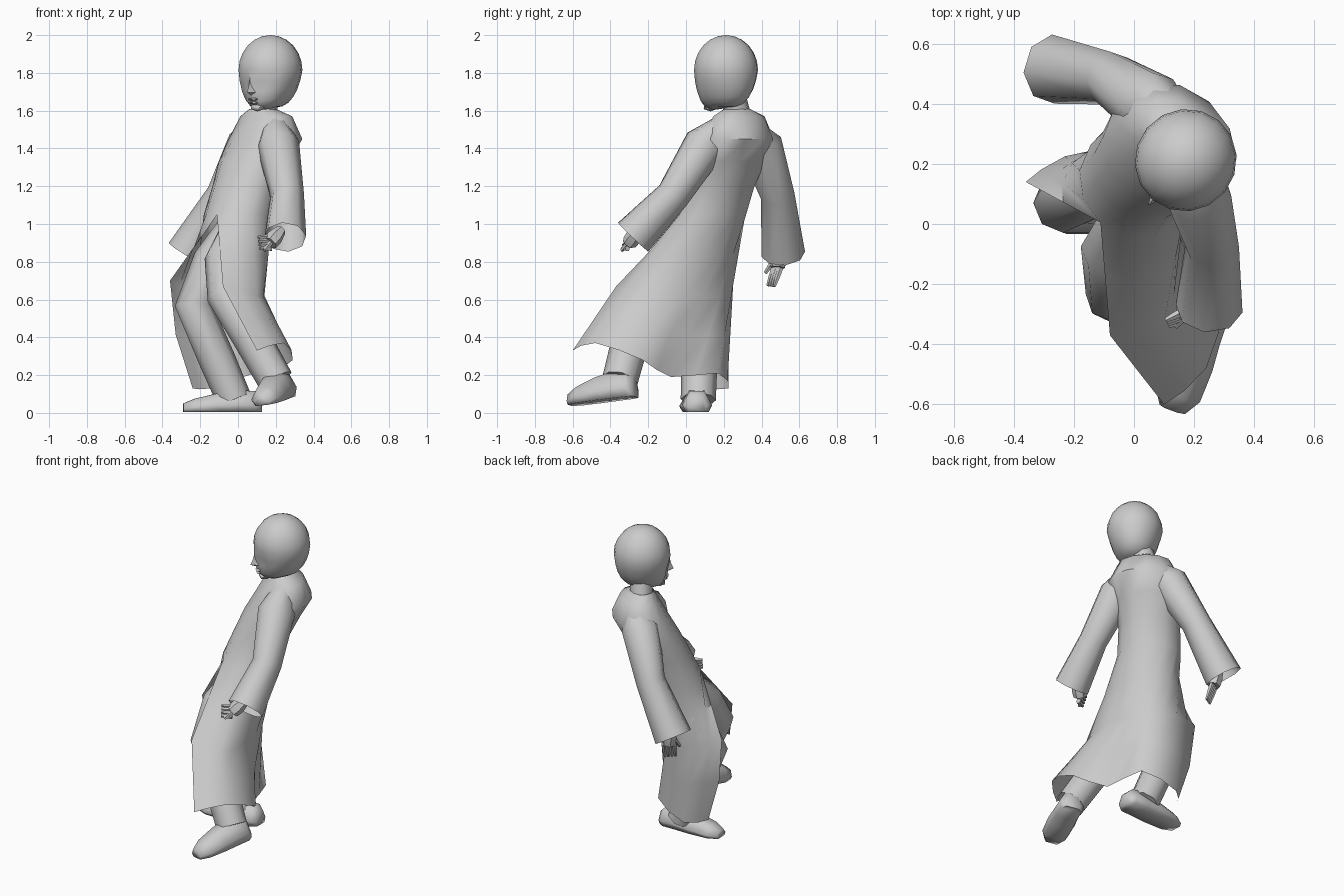
import bpy, bmesh
from math import sin, cos, pi, radians
from mathutils import Vector, Matrix

cube = bpy.data.objects.get("Cube")
if cube:
    bpy.data.objects.remove(cube)

grey = bpy.data.materials.new("plain_grey")
grey.use_nodes = True
grey.diffuse_color = (0.6, 0.6, 0.6, 1)
grey.node_tree.nodes["Principled BSDF"].inputs["Base Color"].default_value = (0.6, 0.6, 0.6, 1)

LEFT = Vector((1, -1, 0)).normalized()
FRONT = Vector((-1, -1, 0)).normalized()
UP = Vector((0, 0, 1))


def finish(name, bm, angle=50):
    bmesh.ops.recalc_face_normals(bm, faces=bm.faces[:])
    mesh = bpy.data.meshes.new(name)
    bm.to_mesh(mesh)
    bm.free()
    mesh.materials.append(grey)
    obj = bpy.data.objects.new(name, mesh)
    bpy.context.collection.objects.link(obj)
    bpy.ops.object.select_all(action='DESELECT')
    bpy.context.view_layer.objects.active = obj
    obj.select_set(True)
    bpy.ops.object.shade_smooth_by_angle(angle=radians(angle))


def loft(name, rings, closed=True, caps=(True, True), angle=50):
    """Bridge rows of points that all have the same length."""
    bm = bmesh.new()
    rows = [[bm.verts.new(p) for p in ring] for ring in rings]
    n = len(rows[0])
    for a, b in zip(rows, rows[1:]):
        for i in range(n if closed else n - 1):
            j = (i + 1) % n
            bm.faces.new((a[i], a[j], b[j], b[i]))
    for row, wanted in zip((rows[0], rows[-1]), caps):
        if wanted:
            bm.faces.new(row)
    bmesh.ops.remove_doubles(bm, verts=bm.verts[:], dist=.0005)
    finish(name, bm, angle)


def tube(name, path, sides=8, caps=(True, True)):
    """Round limb through (x, y, z, radius) stations."""
    pts = [Vector(p[:3]) for p in path]
    rings = []
    for i, p in enumerate(pts):
        d = (pts[min(i + 1, len(pts) - 1)] - pts[max(i - 1, 0)]).normalized()
        side = d.cross(FRONT).normalized()
        other = d.cross(side)
        r = path[i][3]
        rings.append([p + (side * cos(2 * pi * k / sides) + other * sin(2 * pi * k / sides)) * r
                      for k in range(sides)])
    loft(name, rings, caps=caps)


def foot(name, heel, toe, roll, tall):
    """Soft-soled shoe from heel to toe."""
    heel, toe = Vector(heel), Vector(toe)
    d = toe - heel
    side = d.normalized().cross(UP).normalized()
    side.rotate(Matrix.Rotation(radians(roll), 3, d))
    up = side.cross(d).normalized()
    stations = [(0, .05, .08), (.08, .078, .11), (.3, .08, .115), (.55, .086, .1),
                (.85, .08, .07), (1, .045, .045)]
    section = [(-.8, 0), (-1, .35), (-.5, 1), (.5, 1), (1, .35), (.8, 0)]
    loft(name, [[heel + d * t + side * w * sx + up * h * tall * sz for sx, sz in section]
                for t, w, h in stations], angle=75)


# Coat: closed body rings, then a skirt open at the front
def ellipse(x, y, z, a, b):
    turns = [radians(85 + 30 * k) for k in range(13)]
    return [Vector((x, y, z)) + LEFT * a * cos(t) + FRONT * b * sin(t) for t in turns]


def densify(points):
    """Add a smooth midpoint between neighbours."""
    p = [Vector(q) for q in points]
    out = [p[0]]
    for i in range(len(p) - 1):
        before, after = p[max(i - 1, 0)], p[min(i + 2, len(p) - 1)]
        out += [(p[i] + p[i + 1]) * .5625 - (before + after) * .0625, p[i + 1]]
    return out


def blend(row_a, row_b, t):
    return [a.lerp(b, t) for a, b in zip(row_a, row_b)]


body = [ellipse(*r) for r in ((.13, .27, 1.61, .07, .07), (.15, .28, 1.57, .16, .11),
                              (.145, .275, 1.45, .22, .168), (.085, .24, 1.33, .205, .17),
                              (.04, .19, 1.2, .185, .168), (0, .14, 1.05, .19, .175))]
middle = densify([(-.36, .14, .7), (-.23, .225, .65), (-.02, .24, .62), (.11, .09, .62),
                  (.14, -.12, .62), (.1, -.33, .62), (-.08, -.37, .67)])
hem = densify([(-.24, .11, .13), (-.14, .225, .13), (.085, .17, .21), (.14, -.08, .19),
               (.29, -.23, .28), (.24, -.48, .37), (.1, -.6, .33)])
thigh = blend(body[-1], middle, .5)
shin = blend(middle, hem, .5)
shin[0].x -= .03
loft("coat", body + [thigh, middle, shin, hem], closed=False, caps=(False, False))

# Sleeves
tube("right_sleeve", [(.14, .34, 1.5, .07), (.055, .395, 1.42, .115), (-.08, .485, 1.15, .09),
                      (-.268, .515, .84, .116)], caps=(True, False))
tube("left_sleeve", [(.2, .19, 1.51, .07), (.212, .1, 1.42, .113), (.26, -.07, 1.15, .09),
                     (.25, -.28, .93, .112)], caps=(True, False))


# Hands
def hand(side, wrist, knuckle, tips, thumb):
    w, k, t = Vector(wrist), Vector(knuckle), Vector(tips)
    tube(side + "_hand", [(*w, .028), (*w.lerp(k, .6), .044), (*k, .04)], 6)
    across = (t - k).cross(Vector(thumb) - w).cross(t - k).normalized()
    for i, name in enumerate(("little", "ring", "middle", "index")):
        off = across * (i - 1.5) * .021
        tube(f"{side}_{name}_finger", [(*(k + off), .015), (*(k.lerp(t, .5) + off), .013),
                                       (*(t + off), .008)], 5)
    tube(side + "_thumb", [(*w.lerp(k, .4), .02), (*thumb, .01)], 5)


hand("right", (-.24, .5, .9), (-.215, .485, .77), (-.2, .45, .67), (-.25, .42, .74))
hand("left", (.23, -.25, .97), (.17, -.3, .9), (.11, -.33, .9), (.14, -.34, .86))

# Trousers and shoes
tube("right_trouser_leg", [(-.02, .16, .98, .09), (-.13, .13, .8, .11), (-.235, .07, .57, .1),
                           (-.11, .07, .28, .097), (-.02, .065, .07, .093)])
tube("left_trouser_leg", [(0, .08, 1, .08), (-.07, -.09, .81, .108), (-.065, -.23, .62, .1),
                          (.07, -.29, .4, .1), (.2, -.35, .17, .095)])
foot("right_shoe", (.125, .06, .005), (-.29, .045, .005), 0, 1)
foot("left_shoe", (.255, -.265, .085), (.13, -.615, .04), 6, 1.25)

# Neck
tube("neck", [(.13, .28, 1.55, .07), (.16, .24, 1.72, .065)])

# Head: a coarse ball with a full jaw and shallow eye sockets
bm = bmesh.new()
bmesh.ops.create_uvsphere(bm, u_segments=16, v_segments=12, radius=1)
face = Vector((-.64, -.77, 0)).normalized()
cheek = face.cross(UP)
centre = Vector((.172, .212, 1.815))
for v in bm.verts:
    f, s, z = v.co
    low = max(0, -z)
    socket = f > .6 and .2 < abs(s) < .6 and -.55 < z < -.2
    fuller = (1 - min(low, .97) ** 2) ** -.2
    f, s = f * fuller, s * fuller * (1 - .2 * low)
    if socket:
        f -= .14
    if f > 0:
        z -= .2 * f * low
    v.co = (centre + face * (f * .172 + low * .012) + cheek * s * .168
            + UP * z * (.185 if z > 0 else .2))
finish("head", bm, 40)


# Nose, lips and chin
def at(f, s, z):
    return centre + face * f + cheek * s + UP * z


def patch(name, f, z, size):
    bm = bmesh.new()
    bmesh.ops.create_icosphere(bm, subdivisions=1, radius=1)
    for v in bm.verts:
        p = v.co
        v.co = at(f + p.x * size[0], p.y * size[1], z + p.z * size[2])
    finish(name, bm)


loft("nose", [[at(.14, w, z), at(.15 + h, 0, z), at(.14, -w, z)]
              for w, h, z in ((.01, .02, -.045), (.018, .032, -.09), (.026, .046, -.118),
                              (.012, .015, -.13))])
patch("upper_lip", .142, -.155, (.024, .034, .009))
patch("lower_lip", .136, -.173, (.024, .028, .009))
patch("chin", .107, -.197, (.038, .045, .022))
